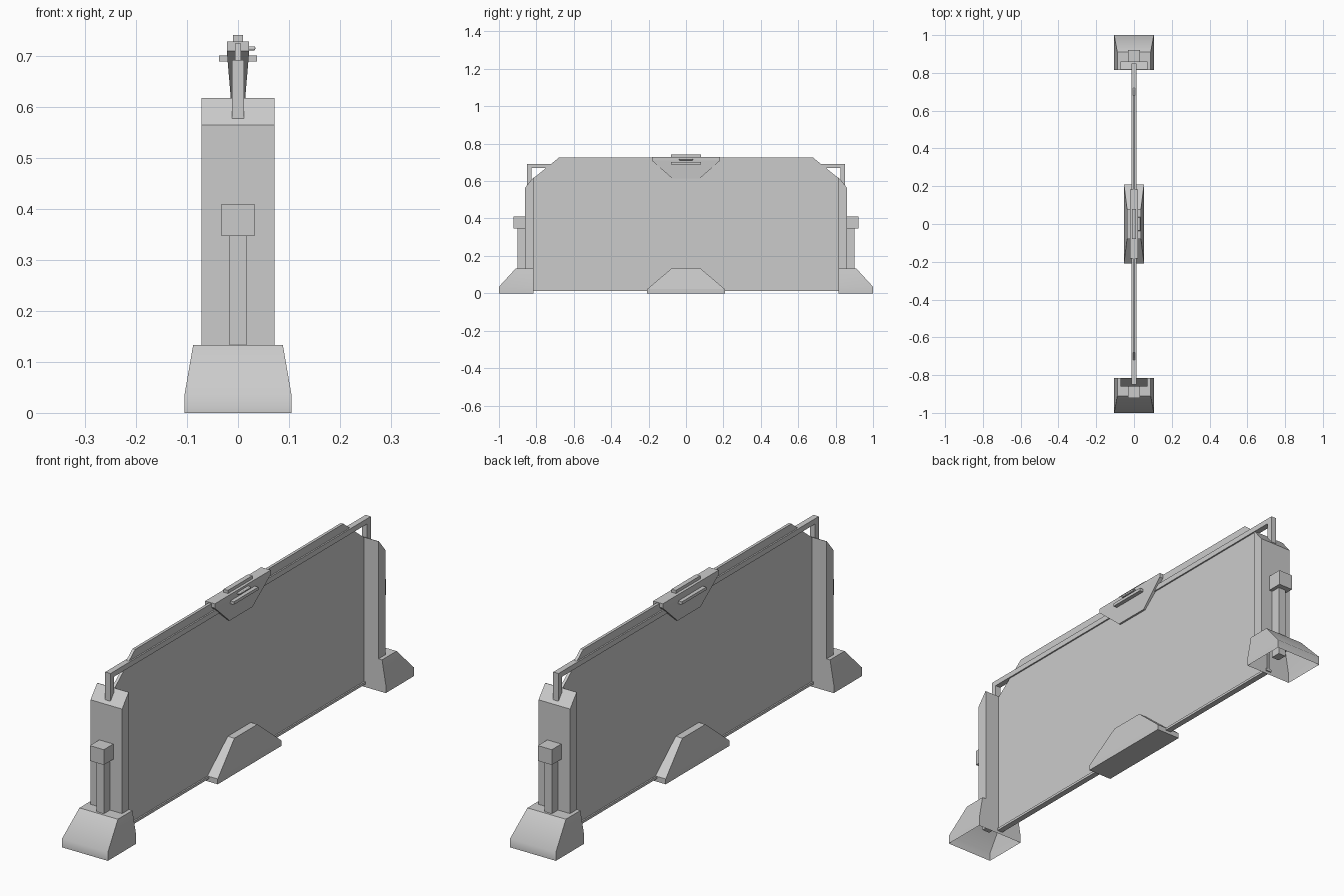
import bpy, bmesh, math

if "Cube" in bpy.data.objects:
    bpy.data.objects.remove(bpy.data.objects["Cube"])


def loft(name, sections, mirror=False, bottom=True, smooth=False):
    """Stack rectangular sections (z, x0, x1, y0, y1) into one closed body."""
    bm = bmesh.new()
    rings = [[bm.verts.new(p) for p in ((x0, y0, z), (x1, y0, z), (x1, y1, z), (x0, y1, z))]
             for z, x0, x1, y0, y1 in sections]
    for a, b in zip(rings, rings[1:]):
        for i in range(4):
            j = (i + 1) % 4
            bm.faces.new((a[i], a[j], b[j], b[i]))
    if bottom:
        bm.faces.new(rings[0][::-1])
    bm.faces.new(rings[-1])
    mesh = bpy.data.meshes.new(name)
    bm.to_mesh(mesh)
    bm.free()
    ob = bpy.data.objects.new(name, mesh)
    bpy.context.collection.objects.link(ob)
    if smooth:
        bpy.ops.object.select_all(action='DESELECT')
        ob.select_set(True)
        bpy.context.view_layer.objects.active = ob
        bpy.ops.object.shade_smooth_by_angle(angle=math.radians(45))
    if mirror:
        mod = ob.modifiers.new("Mirror", 'MIRROR')
        mod.use_axis = (False, True, False)
        mod.use_mirror_merge = False
    return ob


def box(name, hx, y0, y1, z0, z1, **kw):
    return loft(name, [(z0, -hx, hx, y0, y1), (z1, -hx, hx, y0, y1)], **kw)


def sym(z, hx, hy):
    return (z, -hx, hx, -hy, hy)


# Thin panel with chamfered upper corners, and its rails
loft("panel", [sym(0.015, 0.006, 0.82), sym(0.612, 0.006, 0.82), sym(0.725, 0.006, 0.68)])
box("bottom_rail", 0.012, -0.82, 0.82, 0.012, 0.022)
box("top_rail", 0.012, -0.85, 0.85, 0.67, 0.692)
box("rail_end_upright", 0.012, 0.826, 0.85, 0.57, 0.67, mirror=True)

# End posts with sloped tops
loft("end_post", [(0.12, -0.072, 0.072, 0.815, 0.86), (0.565, -0.072, 0.072, 0.815, 0.86),
                  (0.618, -0.072, 0.072, 0.815, 0.817)], mirror=True)
box("latch_stem", 0.017, 0.858, 0.9, 0.05, 0.35, mirror=True)
box("latch_block", 0.032, 0.858, 0.922, 0.347, 0.41, mirror=True)

# Hollow end feet, open underneath
loft("end_foot", [(0, -0.105, 0.105, 0.815, 1.0), (0.035, -0.105, 0.105, 0.815, 1.0),
                  (0.133, -0.088, 0.088, 0.815, 0.91)], mirror=True, bottom=False, smooth=True)

# Middle foot
loft("middle_foot", [sym(0, 0.053, 0.208), sym(0.022, 0.053, 0.208), sym(0.135, 0.036, 0.075)])

# Control housing on the top edge
loft("control_housing", [sym(0.615, 0.014, 0.075), sym(0.71, 0.022, 0.183), sym(0.728, 0.022, 0.183)])
box("top_grip", 0.01, -0.08, 0.08, 0.72, 0.741)
box("side_grips", 0.037, -0.08, 0.08, 0.689, 0.701)

# Rounded button on one side only
button = loft("side_button", [(0.711, 0.018, 0.034, -0.037, 0.037), (0.719, 0.018, 0.034, -0.037, 0.037)])
bev = button.modifiers.new("Bevel", 'BEVEL')
bev.width = 0.003
bev.segments = 3
